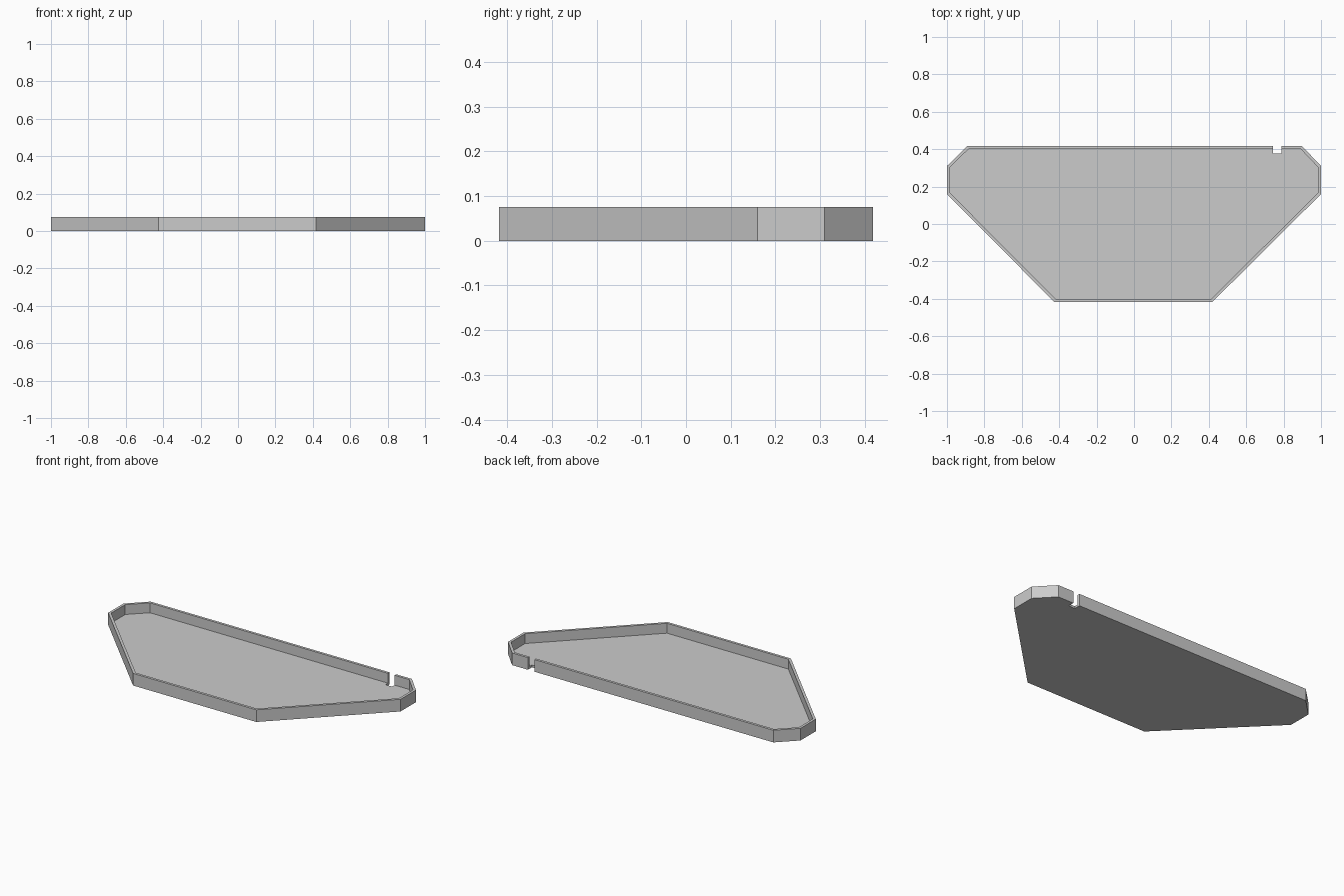
import bpy, bmesh

cube = bpy.data.objects.get("Cube")
if cube:
    bpy.data.objects.remove(cube, do_unlink=True)

HEIGHT, WALL, FLOOR = 0.075, 0.016, 0.014
OUTLINE = [(-0.425, -0.418), (0.418, -0.418), (1, 0.16), (1, 0.31),
           (0.897, 0.418), (-0.89, 0.418), (-1, 0.31), (-1, 0.16)]

grey = bpy.data.materials.new("plain grey")
grey.use_nodes = True
colour = (0.6, 0.6, 0.6, 1)
grey.diffuse_color = colour
grey.node_tree.nodes["Principled BSDF"].inputs["Base Color"].default_value = colour


def add_object(name, bm):
    bmesh.ops.recalc_face_normals(bm, faces=bm.faces)
    mesh = bpy.data.meshes.new(name)
    bm.to_mesh(mesh)
    bm.free()
    mesh.materials.append(grey)
    obj = bpy.data.objects.new(name, mesh)
    bpy.context.collection.objects.link(obj)
    return obj


# Tray: extruded outline with an inset top sunk down to the floor
bm = bmesh.new()
base = bm.faces.new([bm.verts.new((x, y, 0)) for x, y in OUTLINE])
walls = bmesh.ops.extrude_face_region(bm, geom=[base], use_keep_orig=True)
top = next(g for g in walls["geom"] if isinstance(g, bmesh.types.BMFace))
bmesh.ops.translate(bm, verts=top.verts, vec=(0, 0, HEIGHT))
bmesh.ops.recalc_face_normals(bm, faces=bm.faces)
bmesh.ops.inset_region(bm, faces=[top], thickness=WALL, use_even_offset=True)
rim_inner = list(top.verts)
sunk = bmesh.ops.extrude_discrete_faces(bm, faces=[top])["faces"][0]
bmesh.ops.translate(bm, verts=sunk.verts, vec=(0, 0, FLOOR - HEIGHT))
tray = add_object("tray", bm)

# Notch cutter: slot through the back wall and the floor edge
bm = bmesh.new()
bmesh.ops.create_cube(bm, size=1)
bmesh.ops.scale(bm, verts=bm.verts, vec=(0.045, 0.08, 0.3))
bmesh.ops.translate(bm, verts=bm.verts, vec=(0.767, 0.418, 0.04))
cutter = add_object("notch_cutter", bm)
cutter.hide_render = True
cutter.hide_viewport = True

cut = tray.modifiers.new("notch", "BOOLEAN")
cut.operation = "DIFFERENCE"
cut.solver = "EXACT"
cut.object = cutter
